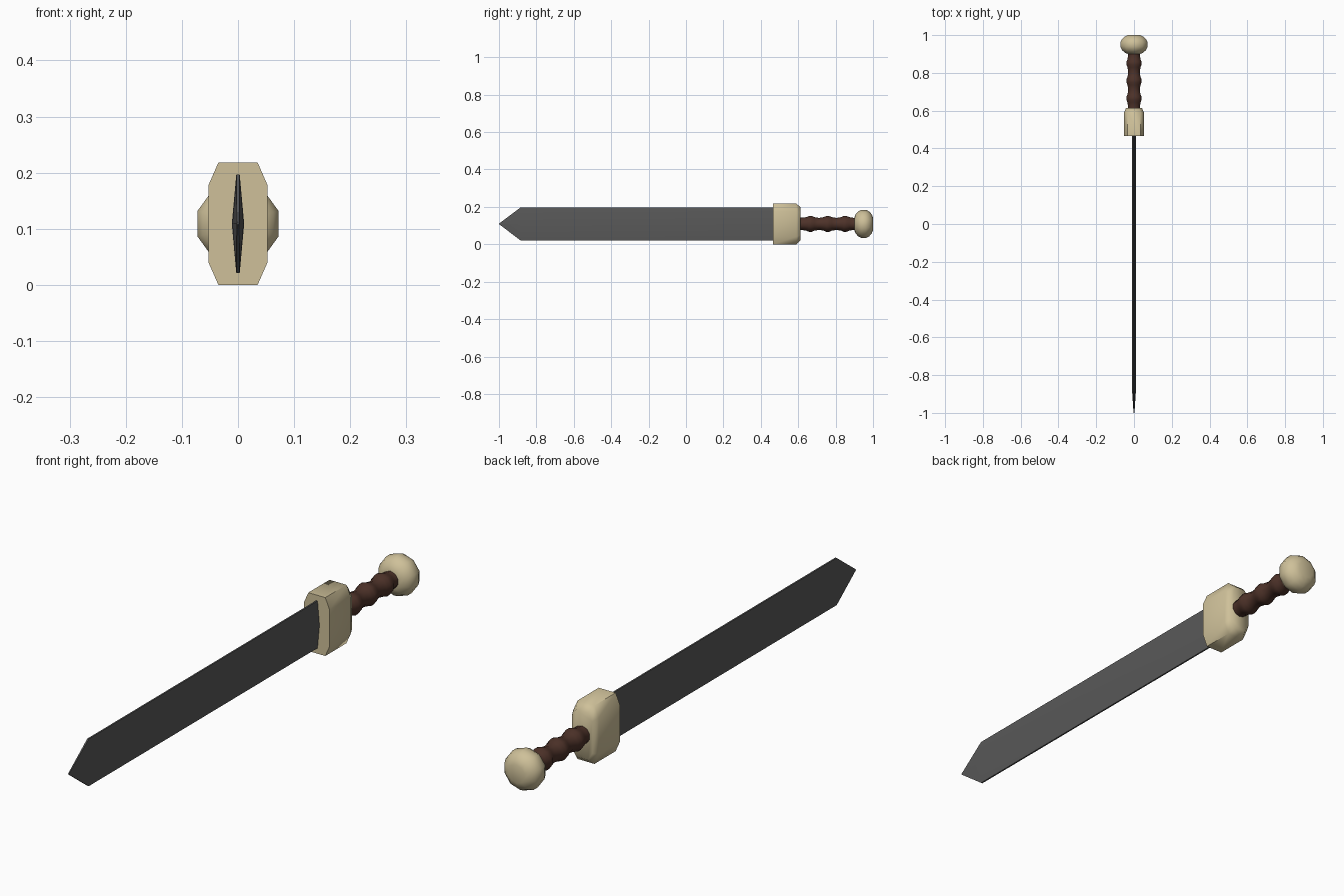
import bpy, bmesh
from math import sin, cos, pi, radians

if "Cube" in bpy.data.objects:
    bpy.data.objects.remove(bpy.data.objects["Cube"])

ZC = 0.109  # height of the sword's long axis


def material(name, rgb):
    m = bpy.data.materials.new(name)
    m.diffuse_color = (*rgb, 1)
    m.use_nodes = True
    m.node_tree.nodes["Principled BSDF"].inputs["Base Color"].default_value = m.diffuse_color
    return m


def loft(name, rings, mat, angle):
    """Skin a list of equal-length rings of (x, y, z) points and cap both ends."""
    bm = bmesh.new()
    loops = [[bm.verts.new((x, y, z + ZC)) for x, y, z in r] for r in rings]
    n = len(loops[0])
    for a, b in zip(loops, loops[1:]):
        for i in range(n):
            j = (i + 1) % n
            bm.faces.new((a[i], a[j], b[j], b[i]))
    bm.faces.new(loops[0])
    bm.faces.new(loops[-1])
    bmesh.ops.recalc_face_normals(bm, faces=bm.faces)
    me = bpy.data.meshes.new(name)
    bm.to_mesh(me)
    bm.free()
    me.materials.append(mat)
    ob = bpy.data.objects.new(name, me)
    bpy.context.collection.objects.link(ob)
    bpy.ops.object.select_all(action='DESELECT')
    ob.select_set(True)
    bpy.context.view_layer.objects.active = ob
    bpy.ops.object.shade_smooth_by_angle(angle=radians(angle))
    return ob


def turned(name, profile, mat, angle, sides=10):
    """Lathe (y, radius) pairs around the long axis."""
    rings = [[(r * cos(2 * pi * (i + .5) / sides), y, r * sin(2 * pi * (i + .5) / sides))
              for i in range(sides)] for y, r in profile]
    return loft(name, rings, mat, angle)


steel = material("dark_steel", (0.10, 0.10, 0.10))
brass = material("pale_brass", (0.62, 0.53, 0.32))
wood = material("brown_wood", (0.075, 0.032, 0.022))


# Blade: thin ridged section, running to a short point
def blade_ring(y, half_height, ridge, edge):
    return [(edge, y, half_height), (ridge, y, 0), (edge, y, -half_height),
            (-edge, y, -half_height), (-ridge, y, 0), (-edge, y, half_height)]


loft("blade", [blade_ring(0.48, 0.088, 0.011, 0.003),
               blade_ring(-0.885, 0.088, 0.010, 0.003),
               blade_ring(-1.0, 0.001, 0.0025, 0.002)], steel, 30)


# Guard: chamfered block, flat at the blade, rounded toward the grip
def guard_ring(y, inset):
    w, h, cw, ch = 0.053 - inset * .5, 0.109 - inset, 0.035 - inset * .5, 0.068 - inset * .4
    quarter = [(w, ch), (cw, h)]
    pts = quarter + [(-x, z) for x, z in quarter[::-1]]
    pts += [(-x, -z) for x, z in pts]
    return [(x, y, z) for x, z in pts]


loft("guard", [guard_ring(0.465, 0), guard_ring(0.59, 0), guard_ring(0.613, 0.021)], brass, 60)

# Grip: three swellings
grip = [(0.60, 0.033), (0.62, 0.033)]
for c in (0.665, 0.758, 0.851):
    grip += [(c - 0.022, 0.036), (c - 0.008, 0.042), (c + 0.008, 0.042),
             (c + 0.022, 0.036), (c + 0.0465, 0.032)]
grip.append((0.915, 0.036))
turned("grip", grip, wood, 60)

# Pommel: flattened ball
turned("pommel", [(0.900, 0.034), (0.907, 0.051), (0.920, 0.066), (0.938, 0.0755),
                  (0.962, 0.0755), (0.980, 0.066), (0.993, 0.051), (1.0, 0.034)], brass, 60)
